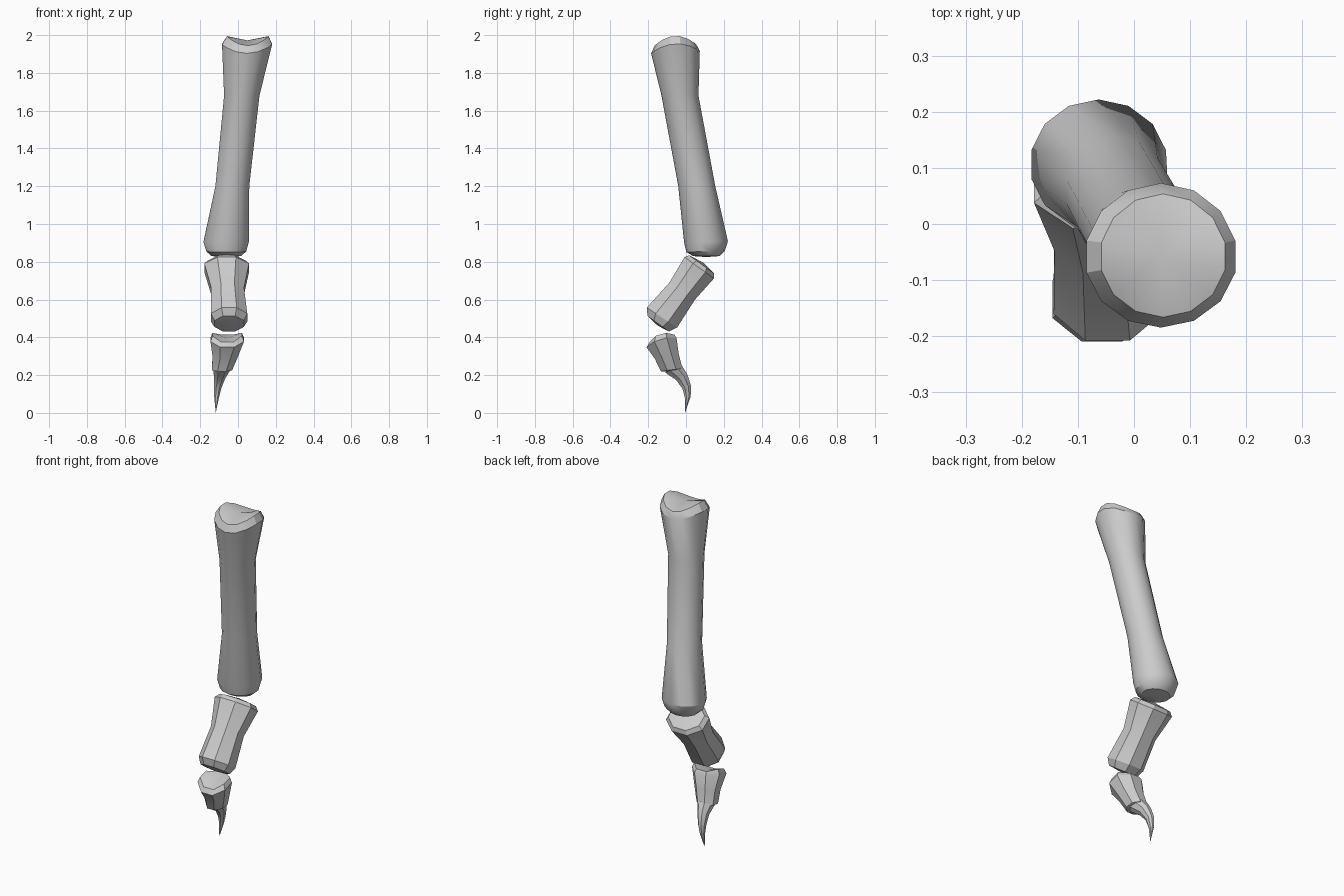
import bpy, bmesh
from math import sin, cos, pi, radians
from mathutils import Matrix, Vector

cube = bpy.data.objects.get("Cube")
if cube:
    bpy.data.objects.remove(cube)

bone = bpy.data.materials.new("bone grey")
bone.use_nodes = True
bone.diffuse_color = (0.6, 0.6, 0.6, 1)
bone.node_tree.nodes["Principled BSDF"].inputs["Base Color"].default_value = (0.6, 0.6, 0.6, 1)


def loft(name, sides, rings, top, bottom, phase=0.5, angle=30):
    """Rings run downwards: (x, y, z, half width, half depth, tilt, saddle)."""
    bm = bmesh.new()
    loops = []
    for x, y, z, rx, ry, tilt, saddle in rings:
        turn = Matrix.Rotation(radians(tilt), 3, 'X')
        loop = []
        for i in range(sides):
            a = 2 * pi * (i + phase) / sides
            p = Vector((rx * cos(a), ry * sin(a), saddle * cos(2 * a)))
            loop.append(bm.verts.new(turn @ p + Vector((x, y, z))))
        loops.append(loop)
    for a, b in zip(loops, loops[1:]):
        for i in range(sides):
            j = (i + 1) % sides
            bm.faces.new((a[i], b[i], b[j], a[j]))
    # End surfaces fan out from a middle point
    for loop, centre in ((loops[0], top), (loops[-1], bottom)):
        c = bm.verts.new(centre)
        for i in range(sides):
            bm.faces.new((loop[i], loop[(i + 1) % sides], c))
    bmesh.ops.recalc_face_normals(bm, faces=bm.faces)
    mesh = bpy.data.meshes.new(name)
    bm.to_mesh(mesh)
    bm.free()
    mesh.materials.append(bone)
    obj = bpy.data.objects.new(name, mesh)
    bpy.context.collection.objects.link(obj)
    bpy.ops.object.select_all(action='DESELECT')
    obj.select_set(True)
    bpy.context.view_layer.objects.active = obj
    bpy.ops.object.shade_smooth_by_angle(angle=radians(angle))
    return obj


# Long upper bone with a saddle top and rounded lower knuckle
loft("upper_bone", 14, [
    (0.052, -0.057, 1.972, 0.113, 0.11, 2, 0.024),
    (0.048, -0.057, 1.932, 0.136, 0.129, 3, 0.022),
    (0.020, -0.032, 1.68, 0.096, 0.098, 0, 0),
    (-0.030, 0.057, 1.20, 0.092, 0.098, 0, 0),
    (-0.063, 0.106, 0.905, 0.123, 0.116, 2, 0),
    (-0.062, 0.104, 0.855, 0.108, 0.102, 2, 0),
    (-0.062, 0.108, 0.83, 0.08, 0.07, 0, 0),
], (0.05, -0.057, 1.972), (-0.062, 0.108, 0.825))

# Slanted middle bone
loft("middle_bone", 8, [
    (-0.06, 0.082, 0.787, 0.108, 0.088, -36, 0),
    (-0.06, 0.07, 0.768, 0.128, 0.104, -36, 0),
    (-0.055, -0.02, 0.645, 0.094, 0.088, -34, 0),
    (-0.047, -0.127, 0.505, 0.104, 0.104, -33, 0),
    (-0.047, -0.147, 0.472, 0.084, 0.076, -36, 0),
], (-0.06, 0.092, 0.795), (-0.047, -0.15, 0.462))

# Small toe bone with a cupped top
loft("toe_bone", 8, [
    (-0.057, -0.13, 0.405, 0.084, 0.074, 17, 0.016),
    (-0.057, -0.132, 0.38, 0.096, 0.09, 17, 0.012),
    (-0.068, -0.102, 0.30, 0.072, 0.07, 12, 0),
    (-0.085, -0.076, 0.228, 0.058, 0.062, 8, 0),
], (-0.057, -0.13, 0.395), (-0.087, -0.07, 0.215))

# Curved claw running down to a point
loft("claw", 8, [
    (-0.086, -0.066, 0.232, 0.048, 0.052, 22, 0),
    (-0.097, -0.022, 0.188, 0.032, 0.036, 25, 0),
    (-0.108, 0.004, 0.135, 0.022, 0.026, 14, 0),
    (-0.113, 0.009, 0.085, 0.014, 0.017, 4, 0),
], (-0.086, -0.07, 0.24), (-0.118, -0.005, 0))
